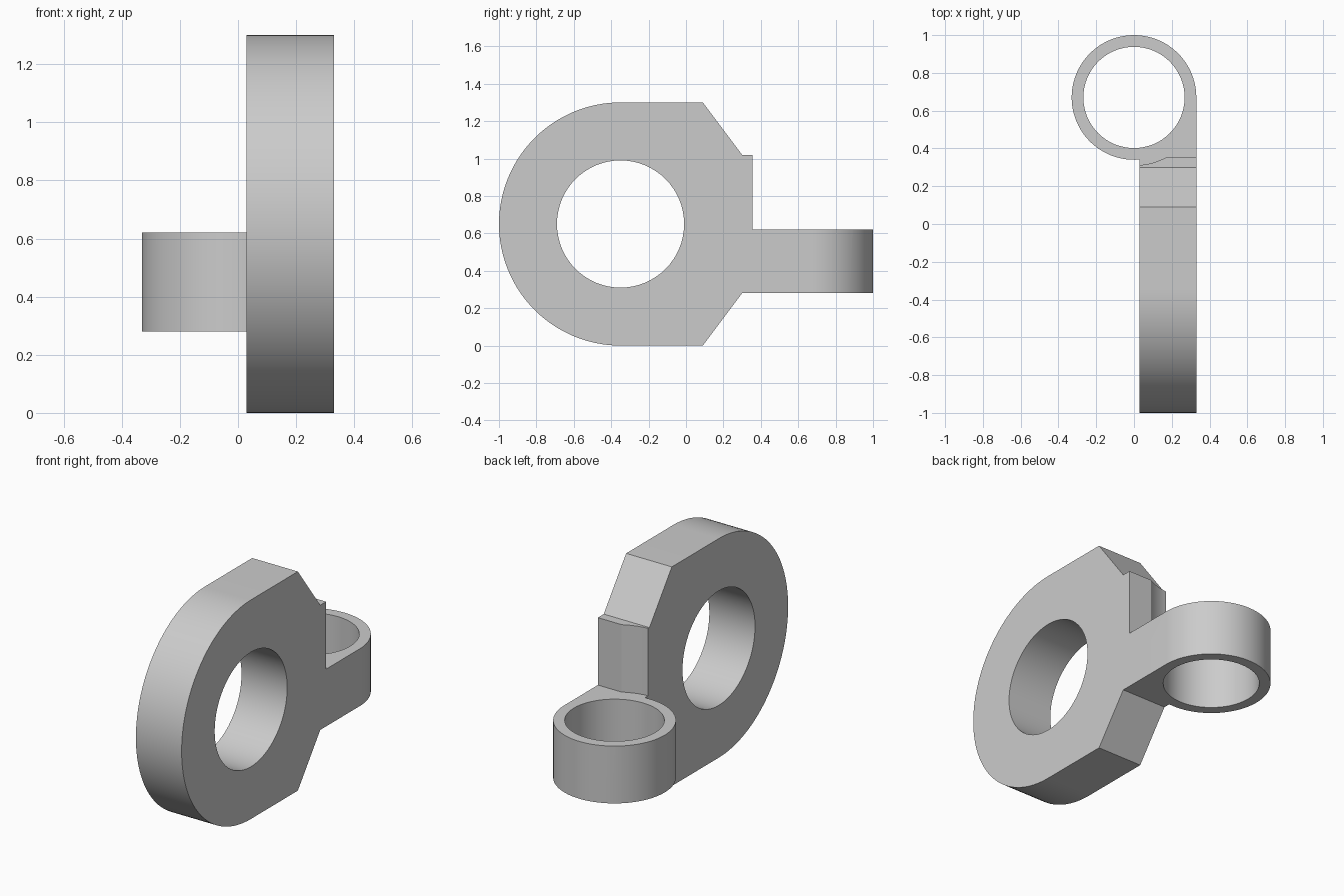
import bpy
import bmesh
from math import cos, sin, radians, asin, degrees
from mathutils import Vector

if "Cube" in bpy.data.objects:
    bpy.data.objects.remove(bpy.data.objects["Cube"])


def arc(cx, cy, r, a0, a1, n):
    """Points on an arc, angles in degrees."""
    return [(cx + r * cos(radians(a0 + (a1 - a0) * i / n)),
             cy + r * sin(radians(a0 + (a1 - a0) * i / n))) for i in range(n + 1)]


def prism(name, outline, axis, lo, hi):
    """Extrude an outline along x (outline in y, z) or z (outline in x, y)."""
    bm = bmesh.new()
    place = (lambda p: (lo, *p)) if axis == 'x' else (lambda p: (*p, lo))
    face = bm.faces.new([bm.verts.new(place(p)) for p in outline])
    step = Vector((hi - lo, 0, 0) if axis == 'x' else (0, 0, hi - lo))
    top = bmesh.ops.extrude_face_region(bm, geom=[face])['geom']
    bmesh.ops.translate(bm, vec=step, verts=[v for v in top if isinstance(v, bmesh.types.BMVert)])
    bmesh.ops.recalc_face_normals(bm, faces=bm.faces)
    mesh = bpy.data.meshes.new(name)
    bm.to_mesh(mesh)
    bm.free()
    obj = bpy.data.objects.new(name, mesh)
    bpy.context.collection.objects.link(obj)
    return obj


def combine(target, tool, operation):
    mod = target.modifiers.new(tool.name, 'BOOLEAN')
    mod.object, mod.operation, mod.solver = tool, operation, 'EXACT'
    bpy.context.view_layer.objects.active = target
    bpy.ops.object.modifier_apply(modifier=mod.name)
    bpy.data.objects.remove(tool, do_unlink=True)


# Side profile (y, z): round plate, chamfered neck, stop tab and arm
side = arc(-0.35, 0.65, 0.65, 90, 270, 64) + [
    (0.09, 0), (0.30, 0.28), (1.1, 0.28), (1.1, 0.62),
    (0.355, 0.62), (0.355, 1.02), (0.30, 1.02), (0.09, 1.3)]
bracket = prism("eye_bracket", side, 'x', -0.5, 0.5)

# Plan outline (x, y): straight plate flowing into the vertical ring
end = 360 - (90 - degrees(asin(0.03 / 0.33)))
plan = [(0.03, -1.1), (0.33, -1.1)] + arc(0, 0.67, 0.33, 0, end, 72)
combine(bracket, prism("plan", plan, 'z', -0.2, 1.5), 'INTERSECT')

# Plate bore, ring bore, and the clearance scoop above the ring
combine(bracket, prism("plate_bore", arc(-0.35, 0.65, 0.34, 0, 354.375, 63), 'x', -0.5, 0.5), 'DIFFERENCE')
combine(bracket, prism("ring_bore", arc(0, 0.67, 0.268, 0, 354.375, 63), 'z', -0.2, 0.8), 'DIFFERENCE')
combine(bracket, prism("clearance", arc(0, 0.67, 0.36, 0, 355, 71), 'z', 0.62, 1.2), 'DIFFERENCE')

# Smooth curved walls, crisp edges
bpy.ops.object.select_all(action='DESELECT')
bracket.select_set(True)
bpy.context.view_layer.objects.active = bracket
bpy.ops.object.shade_smooth_by_angle(angle=radians(20))
